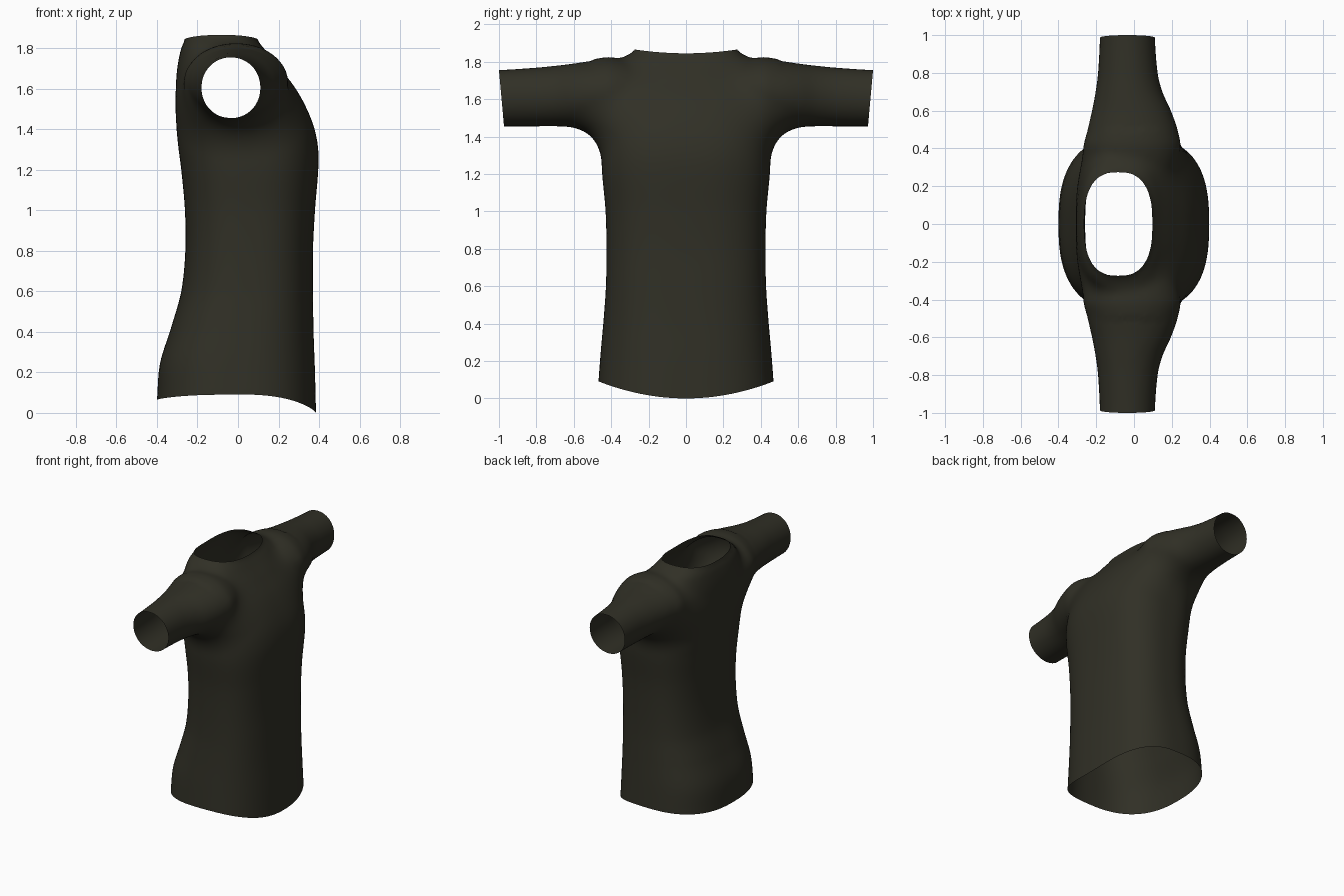
import bpy, bmesh, math
from mathutils import Vector

if "Cube" in bpy.data.objects:
    bpy.data.objects.remove(bpy.data.objects["Cube"])

# Torso profile: z, back x, front x, half width
TORSO = [(0, -.40, .385, .468), (.2, -.385, .38, .455), (.4, -.33, .373, .44), (.6, -.28, .37, .428),
         (.8, -.26, .37, .425), (1.0, -.262, .38, .43), (1.2, -.28, .396, .448), (1.3, -.293, .396, .452),
         (1.4, -.303, .378, .455), (1.5, -.307, .34, .45), (1.6, -.307, .285, .435), (1.7, -.30, .21, .41),
         (1.8, -.282, .133, .345), (1.86, -.262, .095, .27), (2.0, -.25, .08, .25)]
# Sleeve profile: |y|, back x, front x, bottom z, top z
SLEEVE = [(0, -.17, .14, 1.50, 1.72), (.2, -.22, .19, 1.48, 1.775), (.4, -.265, .245, 1.455, 1.815),
          (.5, -.245, .23, 1.45, 1.805), (.6, -.222, .195, 1.452, 1.79), (.7, -.203, .15, 1.455, 1.778),
          (.8, -.19, .125, 1.455, 1.768), (1.0, -.18, .11, 1.455, 1.755), (1.2, -.18, .11, 1.455, 1.75)]


def hermite(tab, t):
    i = 0
    while i < len(tab) - 2 and t > tab[i + 1][0]:
        i += 1
    a, b = tab[i], tab[i + 1]
    p, q = tab[max(i - 1, 0)], tab[min(i + 2, len(tab) - 1)]
    h = b[0] - a[0]
    u = min(max((t - a[0]) / h, 0), 1)
    out = []
    for c in range(1, len(a)):
        ma = (b[c] - p[c]) / (b[0] - p[0]) * h
        mb = (q[c] - a[c]) / (q[0] - a[0]) * h
        out.append((2*u**3 - 3*u*u + 1)*a[c] + (u**3 - 2*u*u + u)*ma + (3*u*u - 2*u**3)*b[c] + (u**3 - u*u)*mb)
    return out


N = 400
def bake(tab):
    top = tab[-1][0]
    return top, [hermite(tab, top * i / N) for i in range(N + 1)]

def look(baked, t):
    top, rows = baked
    f = min(max(t / top, 0), .99999) * N
    i = int(f)
    f -= i
    return [a + (b - a) * f for a, b in zip(rows[i], rows[i + 1])]

torso_rows, sleeve_rows = bake(TORSO), bake(SLEEVE)


def radial(dx, dy, rx, ry, n):
    g = (abs(dx / rx)**n + abs(dy / ry)**n)**(1 / n)
    return math.hypot(dx, dy) * (1 - 1 / g) if g > .05 else -.3


def smooth(a, b, t):
    t = min(max((t - a) / (b - a), 0), 1)
    return t * t * (3 - 2 * t)


# Soft union of torso and sleeves
def field(x, y, z):
    x0, x1, w = look(torso_rows, z)
    a = radial(x - (x0 + x1) / 2, y, (x1 - x0) / 2, w, 2.6)
    x0, x1, z0, z1 = look(sleeve_rows, abs(y))
    b = radial(x - (x0 + x1) / 2, z - (z0 + z1) / 2, (x1 - x0) / 2, (z1 - z0) / 2, 2.05)
    k = .21 - .16 * smooth(1.42, 1.75, z)
    h = max(k - abs(a - b), 0) / k
    return min(a, b) - h * h * k / 4


def loft(bm, rings):
    loops = [[bm.verts.new(p) for p in r] for r in rings]
    for a, b in zip(loops, loops[1:]):
        for i in range(len(a)):
            j = (i + 1) % len(a)
            bm.faces.new((a[i], a[j], b[j], b[i]))
    bm.faces.new(loops[0][::-1])
    bm.faces.new(loops[-1])


# Rough closed solids, fused by a voxel remesh
bm = bmesh.new()
ang = [2 * math.pi * i / 40 for i in range(40)]
rings = []
for i in range(43):
    z = -.1 + .05 * i
    x0, x1, w = look(torso_rows, z)
    rings.append([((x0 + x1) / 2 + (x1 - x0) / 2 * math.cos(a), w * math.sin(a), z) for a in ang])
loft(bm, rings)
rings = []
for i in range(47):
    y = -1.15 + .05 * i
    x0, x1, z0, z1 = look(sleeve_rows, abs(y))
    rings.append([((x0 + x1) / 2 + (x1 - x0) / 2 * math.cos(a), y,
                   (z0 + z1) / 2 + (z1 - z0) / 2 * math.sin(a)) for a in ang])
loft(bm, rings)
bmesh.ops.recalc_face_normals(bm, faces=bm.faces)
me = bpy.data.meshes.new("shirt")
bm.to_mesh(me)
bm.free()
shirt = bpy.data.objects.new("shirt", me)
bpy.context.collection.objects.link(shirt)
rm = shirt.modifiers.new("fuse", 'REMESH')
rm.mode = 'VOXEL'
rm.voxel_size = .025
dg = bpy.context.evaluated_depsgraph_get()
fused = bpy.data.meshes.new_from_object(shirt.evaluated_get(dg))
shirt.modifiers.clear()

# Pull the fused skin onto the soft union
bm = bmesh.new()
bm.from_mesh(fused)
e = .002
for step in range(4):
    if step < 2:
        bmesh.ops.smooth_vert(bm, verts=bm.verts, factor=.5, use_axis_x=True, use_axis_y=True, use_axis_z=True)
    for v in bm.verts:
        x, y, z = v.co
        if z > 1.96 or z < -.06 or abs(y) > 1.08:
            continue
        f = field(x, y, z)
        g = Vector((field(x + e, y, z) - f, field(x, y + e, z) - f, field(x, y, z + e) - f)) / e
        d = g * (-f / max(g.length_squared, .2))
        if d.length > .05:
            d *= .05 / d.length
        v.co += d


# Cut hem, neck and cuffs open
def cut(co, no):
    bmesh.ops.bisect_plane(bm, geom=bm.verts[:] + bm.edges[:] + bm.faces[:], dist=1e-5,
                           plane_co=co, plane_no=no, clear_outer=True)

cut((0, 0, 0), (0, 0, -1))
cut((0, 0, 1.855), (0, 0, 1))
for s in (-1, 1):
    cut((0, s, 1.755), (0, s, -.09))

# Curve the hem and neckline
for v in bm.verts:
    x, y, z = v.co
    if z < .6:
        t = min((y / .465)**2, 1)
        front = smooth(-.15, .15, x)
        v.co.z += (front * .09 * t + (1 - front) * (.065 + .025 * t)) * (1 - z / .6)
    elif z > 1.7 and abs(y) < .5:
        v.co.z += (-.01 + .02 * min((y / .27)**2, 1)) * smooth(1.7, 1.855, z)
bmesh.ops.recalc_face_normals(bm, faces=bm.faces)
for f in bm.faces:
    f.smooth = True
bm.to_mesh(me)
bm.free()
bpy.data.meshes.remove(fused)

mat = bpy.data.materials.new("dark olive")
mat.diffuse_color = (.030, .029, .019, 1)
mat.use_nodes = True
mat.node_tree.nodes["Principled BSDF"].inputs["Base Color"].default_value = mat.diffuse_color
me.materials.clear()
me.materials.append(mat)
